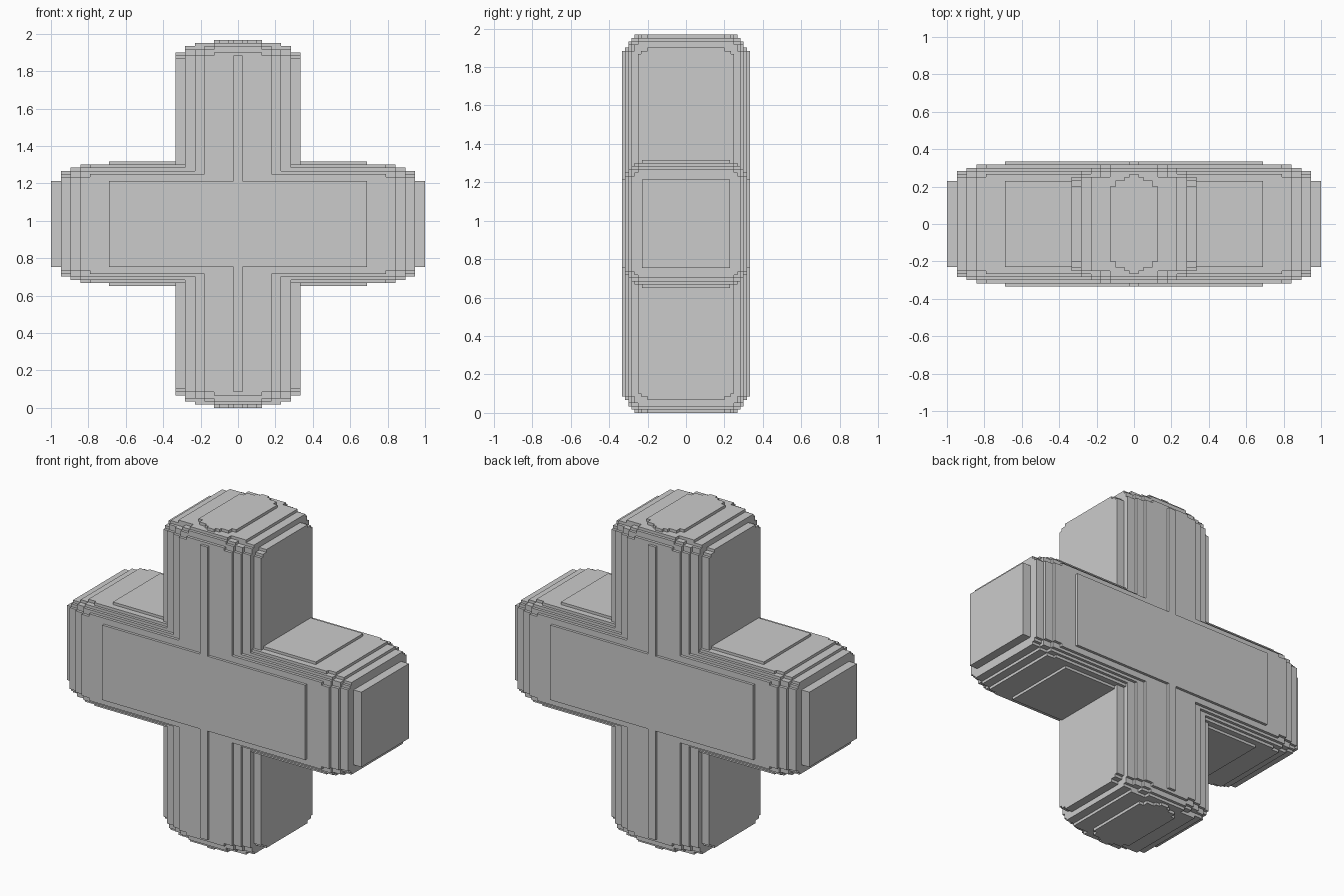
import bpy, bmesh, math
from itertools import product

if "Cube" in bpy.data.objects:
    bpy.data.objects.remove(bpy.data.objects["Cube"])

CZ = 0.984  # height of the cross centre

# Horizontal bar: half length in x -> stepped cross-section (half y, half z), used both ways round
BAR = {
    1.0: [(.23, .23)],
    .947: [(.283, .25), (.267, .267)],
    .895: [(.3, .25), (.283, .283)],
    .842: [(.317, .25), (.3, .283)],
    .79: [(.317, .267)],
    .69: [(.333, .23)],
}
# Upright: half width in x -> stepped outline (half y, half height)
UPRIGHT = {
    .333: [(.25, .883), (.233, .9), (.2, .917)],
    .283: [(.283, .9), (.267, .933), (.25, .95)],
    .23: [(.3, .9), (.283, .933), (.25, .967)],
    .18: [(.317, .9), (.3, .933), (.283, .95)],
    .128: [(.317, .917), (.3, .95), (.283, .967), (.2, .984)],
    .1: [(.233, .984)],
    .05: [(.25, .984)],
    .025: [(.333, .9), (.267, .984)],
}

boxes = set()
for hx, steps in BAR.items():
    for a, b in steps:
        boxes |= {(hx, a, b), (hx, b, a)}
for hx, steps in UPRIGHT.items():
    boxes |= {(hx, a, b) for a, b in steps}


def merged_shell(name, boxes):
    """Outer skin of a set of centred boxes, built on the grid of their edges."""
    grid = [sorted({s * b[k] for b in boxes for s in (-1, 1)}) for k in range(3)]
    solid = set()
    for cell in product(*(range(len(g) - 1) for g in grid)):
        mid = [abs(grid[k][i] + grid[k][i + 1]) / 2 for k, i in enumerate(cell)]
        if any(mid[0] < b[0] and mid[1] < b[1] and mid[2] < b[2] for b in boxes):
            solid.add(cell)
    bm = bmesh.new()
    verts = {}

    def vert(key):
        if key not in verts:
            verts[key] = bm.verts.new([grid[k][key[k]] for k in range(3)])
        return verts[key]

    for cell in solid:
        for k, side in product(range(3), (0, 1)):
            near = list(cell)
            near[k] += 2 * side - 1
            if tuple(near) in solid:
                continue
            u, v = (k + 1) % 3, (k + 2) % 3
            loop = []
            for du, dv in ((0, 0), (1, 0), (1, 1), (0, 1)):
                p = list(cell)
                p[k] += side
                p[u] += du
                p[v] += dv
                loop.append(vert(tuple(p)))
            bm.faces.new(loop if side else loop[::-1])
    # Join the grid cells of each flat face
    bmesh.ops.dissolve_limit(bm, angle_limit=math.radians(1),
                             verts=bm.verts[:], edges=bm.edges[:])
    mesh = bpy.data.meshes.new(name)
    bm.to_mesh(mesh)
    bm.free()
    obj = bpy.data.objects.new(name, mesh)
    bpy.context.collection.objects.link(obj)
    return obj


# Whole stepped cross, standing on the ground
cross = merged_shell("stepped_cross", boxes)
cross.location.z = CZ
